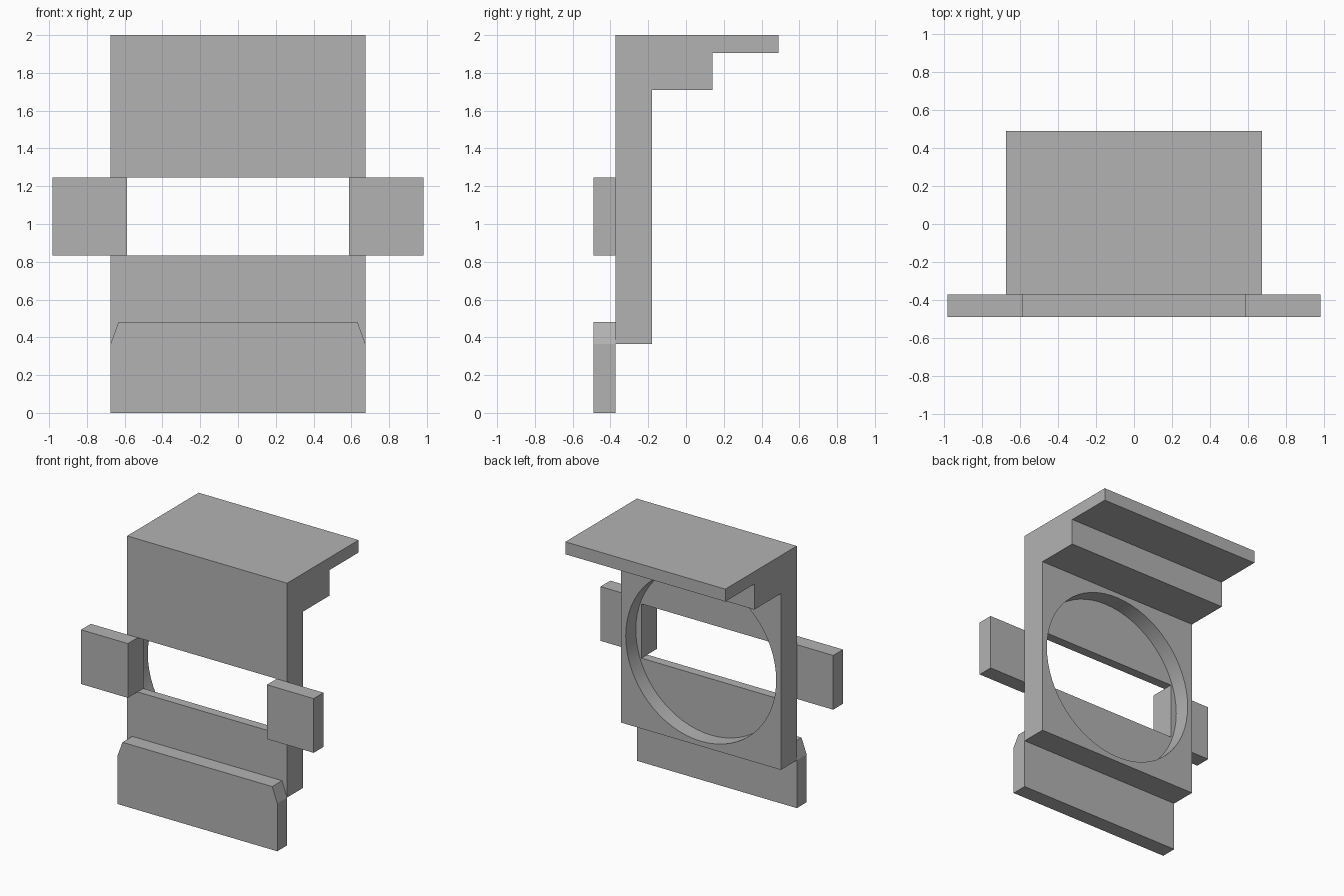
import bpy
import bmesh
import math

cube = bpy.data.objects.get("Cube")
if cube:
    bpy.data.objects.remove(cube, do_unlink=True)

grey = bpy.data.materials.new("plain grey")
grey.use_nodes = True
colour = (0.45, 0.45, 0.45, 1)
grey.diffuse_color = colour
grey.node_tree.nodes["Principled BSDF"].inputs["Base Color"].default_value = colour

HALF_W = 0.675    # half width of the body
FRONT = -0.49     # front of the raised pads
FACE = -0.372     # front of the body
BACK = -0.18      # back of the upright
FLOOR = -0.302    # floor of the round recess
SLOT_W = 0.587
SLOT_Z = (0.833, 1.247)


def prism(name, outline, axis, start, end):
    """Extrude a closed outline along x (points are y, z) or y (points are x, z)."""
    def place(a, b):
        return (start, a, b) if axis == "x" else (a, start, b)
    bm = bmesh.new()
    face = bm.faces.new([bm.verts.new(place(a, b)) for a, b in outline])
    grown = bmesh.ops.extrude_face_region(bm, geom=[face])["geom"]
    step = end - start
    bmesh.ops.translate(bm, vec=(step, 0, 0) if axis == "x" else (0, step, 0),
                        verts=[g for g in grown if isinstance(g, bmesh.types.BMVert)])
    bmesh.ops.recalc_face_normals(bm, faces=bm.faces)
    mesh = bpy.data.meshes.new(name)
    bm.to_mesh(mesh)
    bm.free()
    mesh.materials.append(grey)
    obj = bpy.data.objects.new(name, mesh)
    bpy.context.collection.objects.link(obj)
    return obj


def rectangle(x0, x1, z0, z1):
    return [(x0, z0), (x1, z0), (x1, z1), (x0, z1)]


def cut(target, cutter):
    mod = target.modifiers.new(cutter.name, "BOOLEAN")
    mod.operation = "DIFFERENCE"
    mod.solver = "EXACT"
    mod.object = cutter
    bpy.context.view_layer.objects.active = target
    bpy.ops.object.modifier_apply(modifier=mod.name)
    bpy.data.objects.remove(cutter, do_unlink=True)


# Upright with the stepped top shelf
body = prism("bracket_body", [
    (FACE, 0.365), (BACK, 0.365), (BACK, 1.71), (0.14, 1.71),
    (0.14, 1.905), (0.49, 1.905), (0.49, 2), (FACE, 2)], "x", -HALF_W, HALF_W)

# Round recess in the back, then the slot through the front wall
circle = [(0.635 * math.cos(math.tau * i / 64), 1.038 + 0.635 * math.sin(math.tau * i / 64))
          for i in range(64)]
cut(body, prism("recess_cutter", circle, "y", FLOOR, BACK + 0.1))
cut(body, prism("slot_cutter", rectangle(-SLOT_W, SLOT_W, *SLOT_Z), "y", FACE - 0.1, FLOOR + 0.02))

# Smooth the recess wall only
bpy.ops.object.select_all(action="DESELECT")
body.select_set(True)
bpy.context.view_layer.objects.active = body
bpy.ops.object.shade_smooth_by_angle(angle=math.radians(30))

# Side tabs flush with the slot ends
for side, name in ((1, "left_tab"), (-1, "right_tab")):
    prism(name, rectangle(side * SLOT_W, side * 0.982, *SLOT_Z), "y", FRONT, FACE)

# Lower lip with sloped upper corners
prism("lower_lip", [
    (-HALF_W, 0), (HALF_W, 0), (HALF_W, 0.365), (0.632, 0.482),
    (-0.632, 0.482), (-HALF_W, 0.365)], "y", FRONT, FACE)
